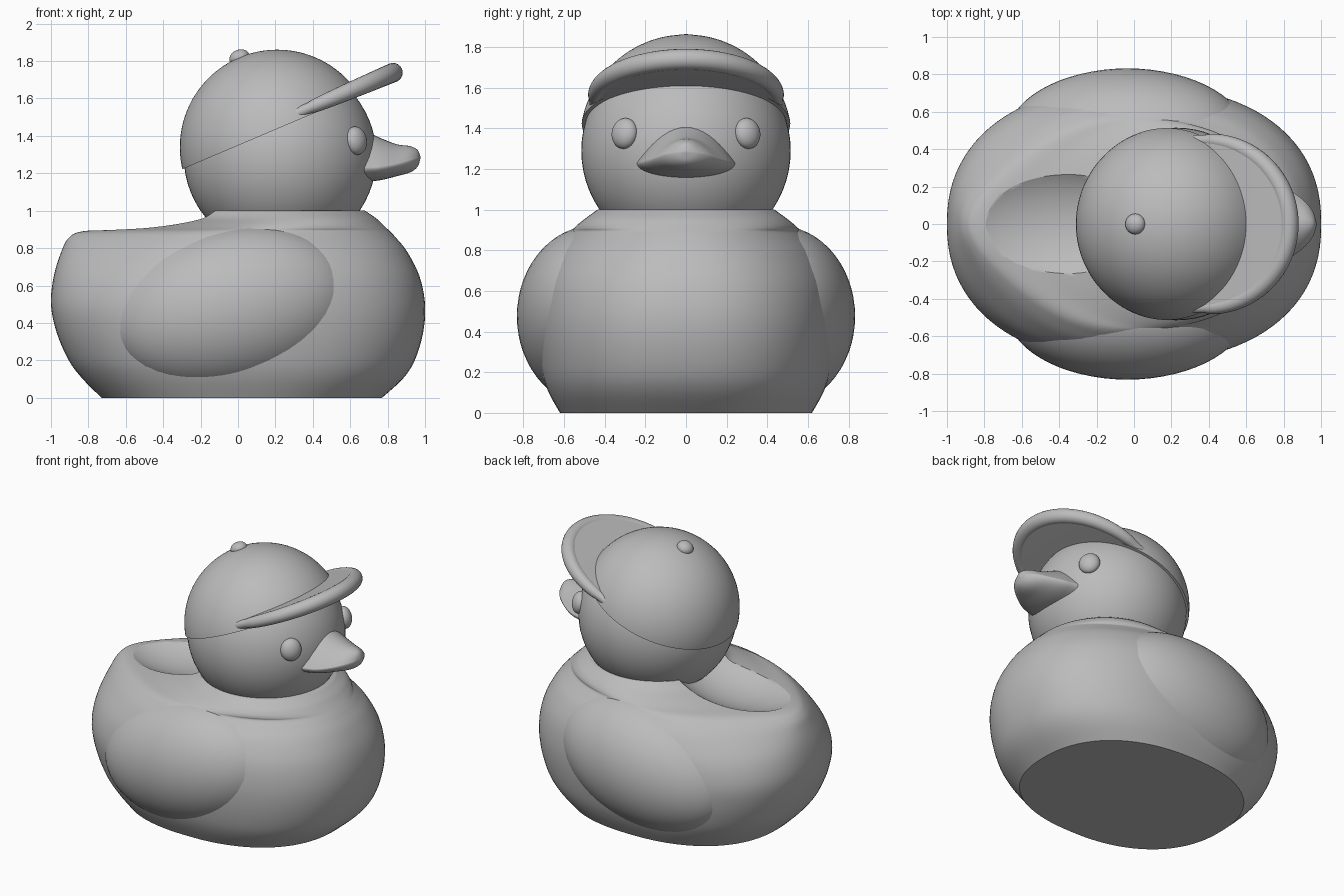
import bpy, bmesh
from math import sin, cos, pi, radians, copysign
from mathutils import Vector, Matrix

cube = bpy.data.objects.get("Cube")
if cube:
    bpy.data.objects.remove(cube)

grey = bpy.data.materials.new("plain_grey")
grey.use_nodes = True
COLOUR = (0.5, 0.5, 0.5, 1)
grey.diffuse_color = COLOUR
grey.node_tree.nodes["Principled BSDF"].inputs["Base Color"].default_value = COLOUR


def finish(name, bm, matrix=None, angle=40):
    """Turn a bmesh into a smooth shaded object."""
    if matrix:
        bm.transform(matrix)
    bmesh.ops.recalc_face_normals(bm, faces=bm.faces)
    mesh = bpy.data.meshes.new(name)
    bm.to_mesh(mesh)
    bm.free()
    mesh.materials.append(grey)
    obj = bpy.data.objects.new(name, mesh)
    bpy.context.collection.objects.link(obj)
    smooth(obj, angle)
    return obj


def smooth(obj, angle):
    bpy.ops.object.select_all(action="DESELECT")
    obj.select_set(True)
    bpy.context.view_layer.objects.active = obj
    bpy.ops.object.shade_smooth_by_angle(angle=radians(angle))


def densify(keys, steps):
    """Catmull-Rom curve through rows of numbers."""
    rows = []
    last = len(keys) - 1
    for i in range(last):
        quads = list(zip(keys[max(i - 1, 0)], keys[i], keys[i + 1], keys[min(i + 2, last)]))
        for s in range(steps):
            t = s / steps
            rows.append([b + t / 2 * (c - a + t * (2 * a - 5 * b + 4 * c - d + t * (3 * b - 3 * c + d - a)))
                         for a, b, c, d in quads])
    return rows + [list(keys[-1])]


def loft(name, rings, angle=40):
    bm = bmesh.new()
    loops = [[bm.verts.new(p) for p in ring] for ring in rings]
    n = len(loops[0])
    for low, high in zip(loops, loops[1:]):
        for i in range(n):
            j = (i + 1) % n
            bm.faces.new((low[i], low[j], high[j], high[i]))
    bm.faces.new(loops[0])
    bm.faces.new(loops[-1])
    return finish(name, bm, angle=angle)


def ellipsoid(name, centre, radii, rotation=Matrix()):
    bm = bmesh.new()
    bmesh.ops.create_uvsphere(bm, u_segments=64, v_segments=32, radius=1)
    return finish(name, bm, Matrix.Translation(centre) @ rotation @ Matrix.Diagonal((*radii, 1)))


# Body: oval rings of height, back, front, half width and tail pinch
body_keys = [
    (0, -.73, .77, .62, 0), (.1, -.83, .88, .675, 0), (.2, -.905, .945, .71, 0),
    (.35, -.97, .99, .735, 0), (.5, -1, 1, .74, .02), (.65, -.985, .97, .72, .12),
    (.78, -.945, .905, .665, .3), (.855, -.905, .845, .605, .42), (.89, -.83, .812, .572, .45),
    (.908, -.59, .793, .552, .25), (.93, -.4, .77, .528, .08), (.96, -.25, .738, .49, 0),
    (1, -.205, .68, .435, 0)]


def body_ring(z, back, front, width, pinch, n=96):
    power = 2 / (2.3 - .3 * z ** 4)
    ring = []
    for i in range(n):
        c, s = cos(2 * pi * i / n), sin(2 * pi * i / n)
        x = copysign(abs(c) ** power, c)
        y = copysign(abs(s) ** power, s)
        ring.append(((back + front) / 2 + (front - back) / 2 * x,
                     width * y * (1 - pinch * min(0, c) ** 2), z))
    return ring


body = loft("body", [body_ring(*row) for row in densify(body_keys, 5)])

# Hollow on the back between head and tail
cutter = ellipsoid("back_hollow_cutter", (-.47, 0, 1.14), (.56, .4, .3))
cutter.hide_render = True
cut = body.modifiers.new("hollow", "BOOLEAN")
cut.operation = "DIFFERENCE"
cut.object = cutter
bpy.context.view_layer.objects.active = body
bpy.ops.object.modifier_apply(modifier=cut.name)
bpy.data.objects.remove(cutter)
smooth(body, 40)

# Head, wings and eyes
head_centre = Vector((.225, 0, 1.29))
ellipsoid("head", head_centre, (.515, .515, .515))
for side, label in ((1, "left"), (-1, "right")):
    ellipsoid(label + "_wing", (-.035, side * .45, .475), (.66, .382, .435),
              Matrix.Rotation(radians(-12), 4, "Y"))
    look = Vector((.41, side * .305, .085))
    ellipsoid(label + "_eye", head_centre + look * .99, (.07, .076, .05),
              look.to_track_quat("Z", "Y").to_matrix().to_4x4())

# Beak: sections of x, half width, top, bottom and mouth corner height
beak_keys = [(.6, .26, 1.44, 1.14, 1.23), (.7, .235, 1.415, 1.155, 1.23),
             (.77, .215, 1.385, 1.165, 1.235), (.85, .17, 1.355, 1.185, 1.25),
             (.92, .115, 1.345, 1.205, 1.27), (.96, .06, 1.325, 1.235, 1.28),
             (.975, .01, 1.29, 1.28, 1.285)]


def beak_ring(x, width, top, bottom, corner, n=48):
    ring = []
    for i in range(n):
        s = sin(2 * pi * i / n)
        z = corner + ((top - corner) * s ** 2 if s > 0 else (corner - bottom) * s)
        ring.append((x, width * cos(2 * pi * i / n), z))
    return ring


loft("beak", [beak_ring(*row) for row in densify(beak_keys, 5)], angle=60)

# Cap: tilted dome, its frame is shared by the visor and button
tilt = Matrix.Translation((.21, 0, 1.34)) @ Matrix.Rotation(radians(-23), 4, "Y")
bm = bmesh.new()
bmesh.ops.create_uvsphere(bm, u_segments=96, v_segments=48, radius=.521)
parts = bm.verts[:] + bm.edges[:] + bm.faces[:]
bmesh.ops.bisect_plane(bm, geom=parts, plane_co=(0, 0, .09), plane_no=(0, 0, 1), clear_inner=True)
bmesh.ops.holes_fill(bm, edges=[e for e in bm.edges if e.is_boundary])
finish("cap_dome", bm, tilt)
ellipsoid("cap_button", tilt @ Vector((0, 0, .52)), (.055, .055, .042),
          Matrix.Rotation(radians(-23), 4, "Y"))

# Visor: plate inside a thick rolled rim, both thinning towards the ends
outline = []
for i in range(-26, 27):
    a = pi / 2 * max(-1, min(1, i / 24))
    back = .055 * max(0, abs(i) - 24)
    bulge = max(0, cos(a))
    outline.append((Vector((.24 + .485 * bulge - back, .447 * sin(a), .125)),
                    Vector((.447 * bulge, .485 * sin(a), 0)).normalized(),
                    .03 + .022 * bulge ** .5))
up = Vector((0, 0, 1))
loft("visor_rim", [[tilt @ (p + r * (cos(b) * out + sin(b) * up))
                    for b in (2 * pi * k / 20 for k in range(20))] for p, out, r in outline])
half = len(outline) // 2
loft("visor_plate", [[tilt @ (q + .9 * r * h * up) for q, h in ((p, 1), (m, 1), (m, -1), (p, -1))]
                     for (p, _, r), (m, _, _) in zip(outline[:half], outline[::-1])])
